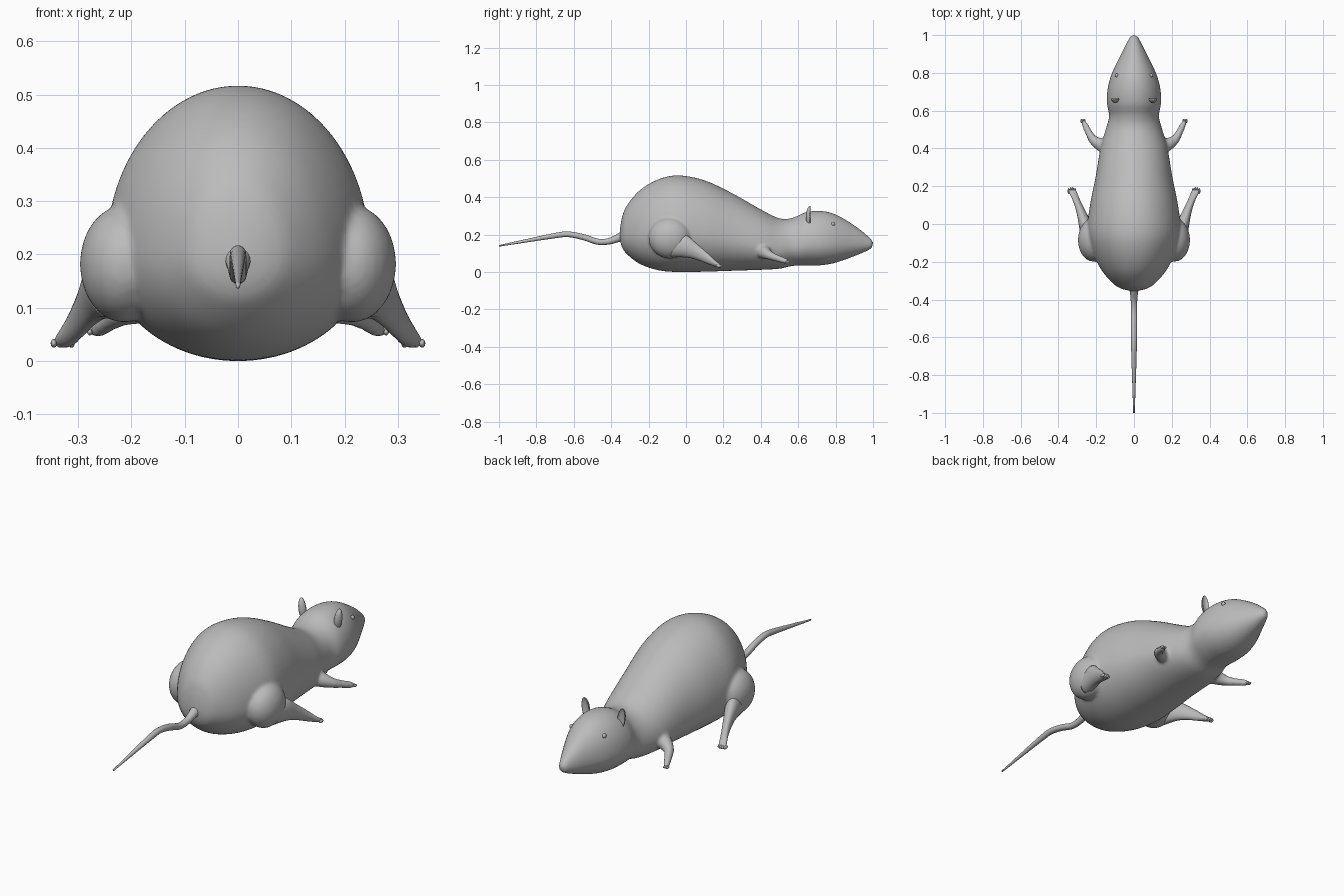
import bpy
import bmesh
import math
from mathutils import Vector, Matrix

if "Cube" in bpy.data.objects:
    bpy.data.objects.remove(bpy.data.objects["Cube"], do_unlink=True)

fur = bpy.data.materials.new("grey_fur")
fur.use_nodes = True
fur.diffuse_color = (0.5, 0.5, 0.5, 1)
fur.node_tree.nodes["Principled BSDF"].inputs["Base Color"].default_value = fur.diffuse_color


def finish(name, bm):
    """Turn a bmesh into a smooth grey object."""
    bmesh.ops.recalc_face_normals(bm, faces=bm.faces)
    mesh = bpy.data.meshes.new(name)
    bm.to_mesh(mesh)
    bm.free()
    mesh.materials.append(fur)
    mesh.shade_smooth()
    obj = bpy.data.objects.new(name, mesh)
    bpy.context.collection.objects.link(obj)
    return obj


def spline(points, steps):
    """Catmull-Rom interpolation of tuples of any length."""
    pts = [Vector(p) for p in points]
    pts = [pts[0]] + pts + [pts[-1]]
    out = []
    for a, b, c, d in zip(pts, pts[1:], pts[2:], pts[3:]):
        for i in range(steps):
            t = i / steps
            out.append(b + (c - a) * (t / 2)
                       + (a * 2 - b * 5 + c * 4 - d) * (t * t / 2)
                       + (b * 3 - a - c * 3 + d) * (t ** 3 / 2))
    return out + [pts[-1]]


def skin(name, rings):
    """Bridge equal rings of points and close both ends."""
    bm = bmesh.new()
    loops = [[bm.verts.new(p) for p in ring] for ring in rings]
    n = len(loops[0])
    for a, b in zip(loops, loops[1:]):
        for i in range(n):
            j = (i + 1) % n
            bm.faces.new((a[i], a[j], b[j], b[i]))
    bm.faces.new(loops[0])
    bm.faces.new(loops[-1])
    return finish(name, bm)


def loft(name, stations, sides, steps, belly=0.5):
    """Stations are (y, centre x, bottom z, top z, half width)."""
    rings = []
    for y, cx, low, high, half in spline(stations, steps):
        mid = low + (high - low) * belly
        ring = []
        for k in range(sides):
            a = math.tau * k / sides
            s = math.sin(a)
            reach = high - mid if s > 0 else mid - low
            ring.append((cx + half * math.cos(a), y, mid + reach * s))
        rings.append(ring)
    return skin(name, rings)


def tube(name, points, sides=16, steps=5):
    """Points are (x, y, z, radius)."""
    path = spline(points, steps)
    rings = []
    for i, p in enumerate(path):
        ahead = path[min(i + 1, len(path) - 1)].xyz - path[max(i - 1, 0)].xyz
        turn = ahead.to_track_quat('Y', 'Z')
        rings.append([p.xyz + turn @ Vector((math.cos(a), 0, math.sin(a))) * p.w
                      for a in (math.tau * k / sides for k in range(sides))])
    return skin(name, rings)


def blob(name, centre, radii, tilt=0.0, cupped=False):
    """Ellipsoid, optionally with its front pushed in as a cup."""
    bm = bmesh.new()
    bmesh.ops.create_uvsphere(bm, u_segments=24, v_segments=16, radius=1)
    for v in bm.verts:
        if cupped and v.co.y > 0:
            v.co.y *= -0.4
    bm.transform(Matrix.Translation(centre) @ Matrix.Rotation(tilt, 4, 'Y')
                 @ Matrix.Diagonal((*radii, 1)))
    return finish(name, bm)


# Torso, neck and head in one loft from rump to nose
torso = loft("body", [
    (-0.355, 0, 0.19, 0.21, 0.01),
    (-0.345, 0, 0.14, 0.28, 0.06),
    (-0.32, 0, 0.1, 0.35, 0.105),
    (-0.25, 0, 0.045, 0.435, 0.168),
    (-0.15, 0, 0.01, 0.495, 0.22),
    (-0.04, 0, 0, 0.517, 0.247),
    (0.1, 0, 0.002, 0.49, 0.233),
    (0.25, 0, 0.007, 0.42, 0.203),
    (0.4, 0, 0.012, 0.335, 0.178),
    (0.5, 0, 0.018, 0.287, 0.15),
    (0.57, 0, 0.033, 0.29, 0.132),
    (0.64, 0, 0.035, 0.32, 0.143),
    (0.72, 0, 0.036, 0.327, 0.139),
    (0.8, 0, 0.05, 0.308, 0.116),
    (0.9, 0, 0.085, 0.25, 0.068),
    (0.965, 0, 0.112, 0.2, 0.035),
    (0.992, 0, 0.128, 0.175, 0.02),
    (1, 0, 0.145, 0.16, 0.006),
], sides=64, steps=5, belly=0.4)
fused = [torso]

for side, label in ((1, "left"), (-1, "right")):
    # Haunch and shoulder arm, fused into the body below
    fused.append(blob("haunch", (side * 0.214, -0.085, 0.182), (0.083, 0.115, 0.11)))
    fused.append(tube("arm", [
        (side * 0.12, 0.4, 0.12, 0.045),
        (side * 0.175, 0.42, 0.105, 0.036),
        (side * 0.215, 0.445, 0.09, 0.025),
        (side * 0.24, 0.485, 0.075, 0.019),
        (side * 0.257, 0.52, 0.063, 0.017),
        (side * 0.27, 0.545, 0.055, 0.012),
    ]))

    # Hind leg flattening into a foot
    loft(label + "_hind_leg", [
        (-0.08, side * 0.235, 0.08, 0.2, 0.045),
        (0, side * 0.257, 0.078, 0.198, 0.036),
        (0.06, side * 0.278, 0.065, 0.15, 0.026),
        (0.12, side * 0.302, 0.042, 0.098, 0.02),
        (0.16, side * 0.32, 0.028, 0.06, 0.021),
        (0.18, side * 0.327, 0.025, 0.045, 0.019),
    ], sides=20, steps=4)

    # Toes on the hind and front feet
    for k in range(4):
        spread = (k - 1.5) * 0.011
        blob(label + "_hind_toe", (side * (0.329 + spread), 0.183 - abs(spread) / 2, 0.033),
             (0.006, 0.015, 0.008))
    for k in range(3):
        blob(label + "_front_toe", (side * (0.27 + (k - 1) * 0.008), 0.545, 0.054),
             (0.005, 0.012, 0.006))

    # Ear and eye
    blob(label + "_ear", (side * 0.1, 0.665, 0.298), (0.02, 0.024, 0.056), side * 0.15, True)
    blob(label + "_eye", (side * 0.092, 0.787, 0.258), (0.009, 0.011, 0.011))

# Blend the fused parts into one continuous skin
with bpy.context.temp_override(active_object=torso, object=torso,
                               selected_objects=fused, selected_editable_objects=fused):
    bpy.ops.object.join()
remesh = torso.modifiers.new("blend", 'REMESH')
remesh.mode = 'VOXEL'
remesh.voxel_size = 0.008
remesh.use_smooth_shade = True
relax = torso.modifiers.new("relax", 'SMOOTH')
relax.factor = 0.5
relax.iterations = 6

# Long tapering tail
tube("tail", [
    (0, -0.32, 0.2, 0.03),
    (0, -0.36, 0.183, 0.022),
    (0, -0.41, 0.165, 0.017),
    (0, -0.47, 0.162, 0.016),
    (0, -0.55, 0.187, 0.016),
    (0, -0.63, 0.202, 0.015),
    (0, -0.7, 0.195, 0.014),
    (0, -0.85, 0.168, 0.009),
    (0, -1, 0.14, 0.004),
])
